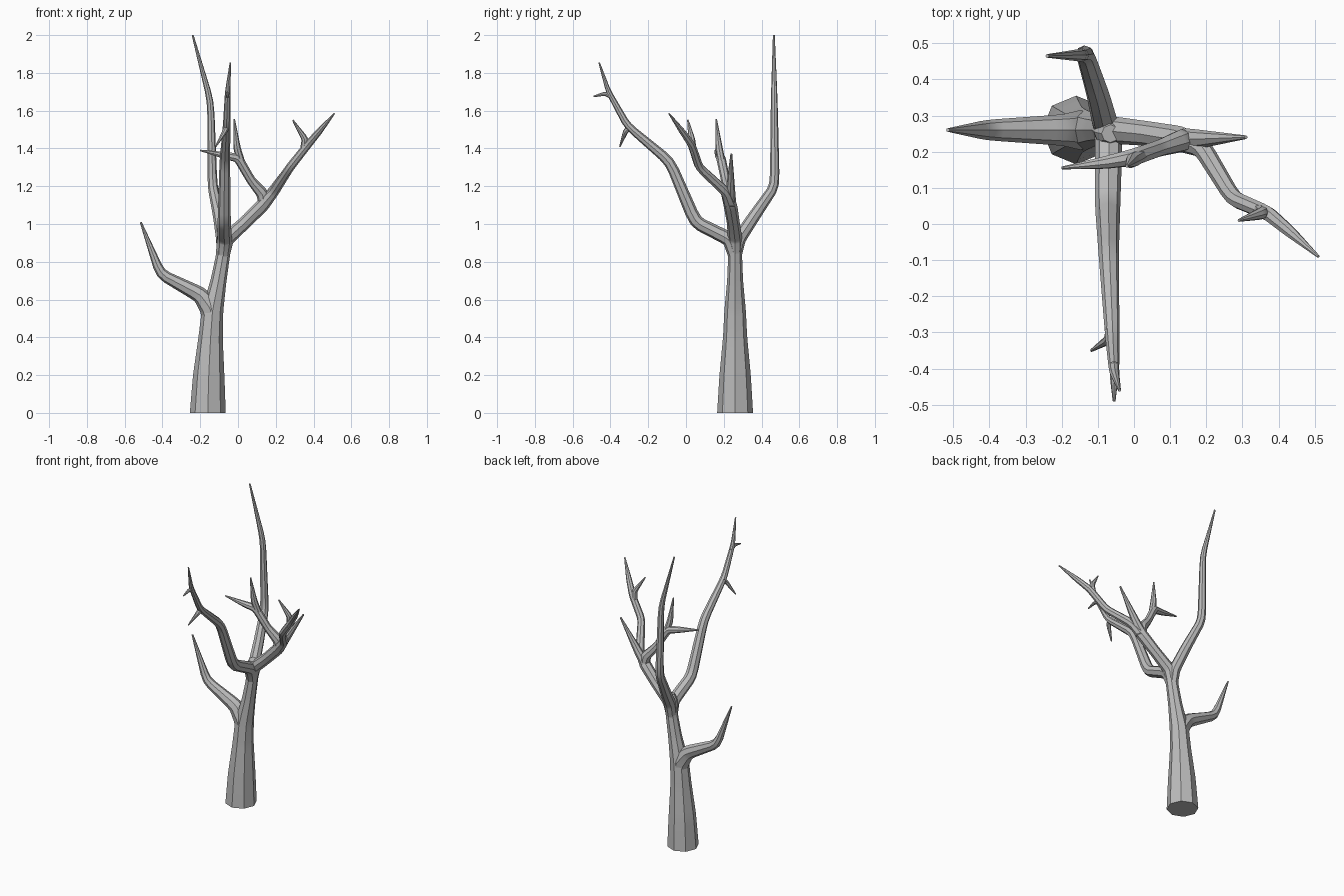
import bpy, bmesh, math
from mathutils import Vector

if "Cube" in bpy.data.objects:
    bpy.data.objects.remove(bpy.data.objects["Cube"], do_unlink=True)

SIDES = 8

bark = bpy.data.materials.new("grey bark")
bark.use_nodes = True
GREY = (0.5, 0.5, 0.5, 1)
bark.diffuse_color = GREY
bark.node_tree.nodes["Principled BSDF"].inputs["Base Color"].default_value = GREY


def soften(points):
    """Cut each inner corner of the (x, y, z, radius) path into a short bend."""
    pts = [Vector(p) for p in points]
    out = [pts[0]]
    for a, b, c in zip(pts, pts[1:], pts[2:]):
        out += [b.lerp(a, 0.16), b * 0.92 + (a + c) * 0.04, b.lerp(c, 0.16)]
    return out + [pts[-1]]


def limb(name, points):
    """Tapered eight-sided tube along a path of (x, y, z, radius)."""
    path = soften(points)
    pos = [p.xyz for p in path]
    bm = bmesh.new()
    rings = []
    side = Vector((1, 0, 0))
    last = len(path) - 1
    for i, p in enumerate(path):
        before = (pos[i] - pos[max(i - 1, 0)]).normalized()
        after = (pos[min(i + 1, last)] - pos[i]).normalized()
        d = (before + after).normalized()
        if i == 0 and p.z == 0:
            d = Vector((0, 0, 1))
        side = (side - d * side.dot(d)).normalized()
        up = d.cross(side)
        ring = []
        for k in range(SIDES):
            t = math.tau * k / SIDES
            ring.append(bm.verts.new(pos[i] + (side * math.cos(t) + up * math.sin(t)) * p.w))
        rings.append(ring)
    for low, high in zip(rings, rings[1:]):
        for k in range(SIDES):
            n = (k + 1) % SIDES
            bm.faces.new((low[k], low[n], high[n], high[k]))
    bm.faces.new(rings[0][::-1])
    bm.faces.new(rings[-1])
    mesh = bpy.data.meshes.new(name)
    bm.to_mesh(mesh)
    bm.free()
    mesh.materials.append(bark)
    obj = bpy.data.objects.new(name, mesh)
    bpy.context.collection.objects.link(obj)
    bpy.ops.object.select_all(action="DESELECT")
    obj.select_set(True)
    bpy.context.view_layer.objects.active = obj
    bpy.ops.object.shade_smooth_by_angle(angle=math.radians(40))


# Trunk, narrowing up to the three-way fork
limb("trunk", [(-.16, .26, 0, .095), (-.155, .26, .2, .083), (-.145, .26, .4, .064),
               (-.135, .26, .54, .057), (-.103, .26, .7, .042), (-.08, .26, .83, .037),
               (-.07, .255, .93, .042), (-.065, .25, .97, .025)])

# Low branch on the right-hand side
limb("low_branch", [(-.13, .26, .42, .045), (-.145, .26, .55, .056), (-.2, .26, .625, .043),
                    (-.41, .26, .735, .028), (-.515, .26, 1.01, .005)])

# Tall branch at the back
limb("back_branch", [(-.08, .26, .82, .032), (-.08, .28, .92, .036), (-.1, .36, 1.04, .032),
                     (-.135, .47, 1.2, .026), (-.145, .467, 1.65, .018),
                     (-.24, .465, 2.0, .005)])

# Long branch reaching forward, with two twigs
limb("front_branch", [(-.08, .26, .82, .032), (-.07, .23, .92, .038), (-.073, .05, 1.01, .035),
                      (-.07, -.085, 1.33, .028), (-.06, -.31, 1.52, .02),
                      (-.055, -.41, 1.7, .014), (-.04, -.46, 1.855, .004)])
limb("front_lower_twig", [(-.06, -.29, 1.52, .018), (-.07, -.32, 1.49, .014),
                          (-.118, -.35, 1.41, .004)])
limb("front_upper_twig", [(-.056, -.385, 1.67, .012), (-.055, -.43, 1.69, .011),
                          (-.055, -.49, 1.675, .004)])

# Branch on the left-hand side, splitting into three
limb("left_branch", [(-.08, .26, .82, .032), (-.06, .26, .92, .038), (.04, .25, 1.01, .034),
                     (.13, .235, 1.1, .036), (.19, .21, 1.17, .027), (.275, .07, 1.3, .023),
                     (.37, .03, 1.42, .021), (.43, -.02, 1.49, .017), (.51, -.09, 1.585, .004)])
limb("left_branch_twig", [(.345, .04, 1.38, .018), (.355, .03, 1.45, .018),
                          (.29, .01, 1.55, .004)])
limb("left_branch_spur", [(.11, .238, 1.08, .03), (.18, .235, 1.17, .026),
                          (.31, .24, 1.37, .005)])
limb("inner_branch", [(.14, .235, 1.09, .03), (.13, .23, 1.16, .032), (.07, .21, 1.23, .024),
                      (0, .185, 1.35, .025), (-.08, .17, 1.365, .018), (-.2, .155, 1.39, .004)])
limb("inner_twig", [(.02, .19, 1.32, .02), (-.005, .175, 1.4, .02), (-.02, .16, 1.555, .004)])
